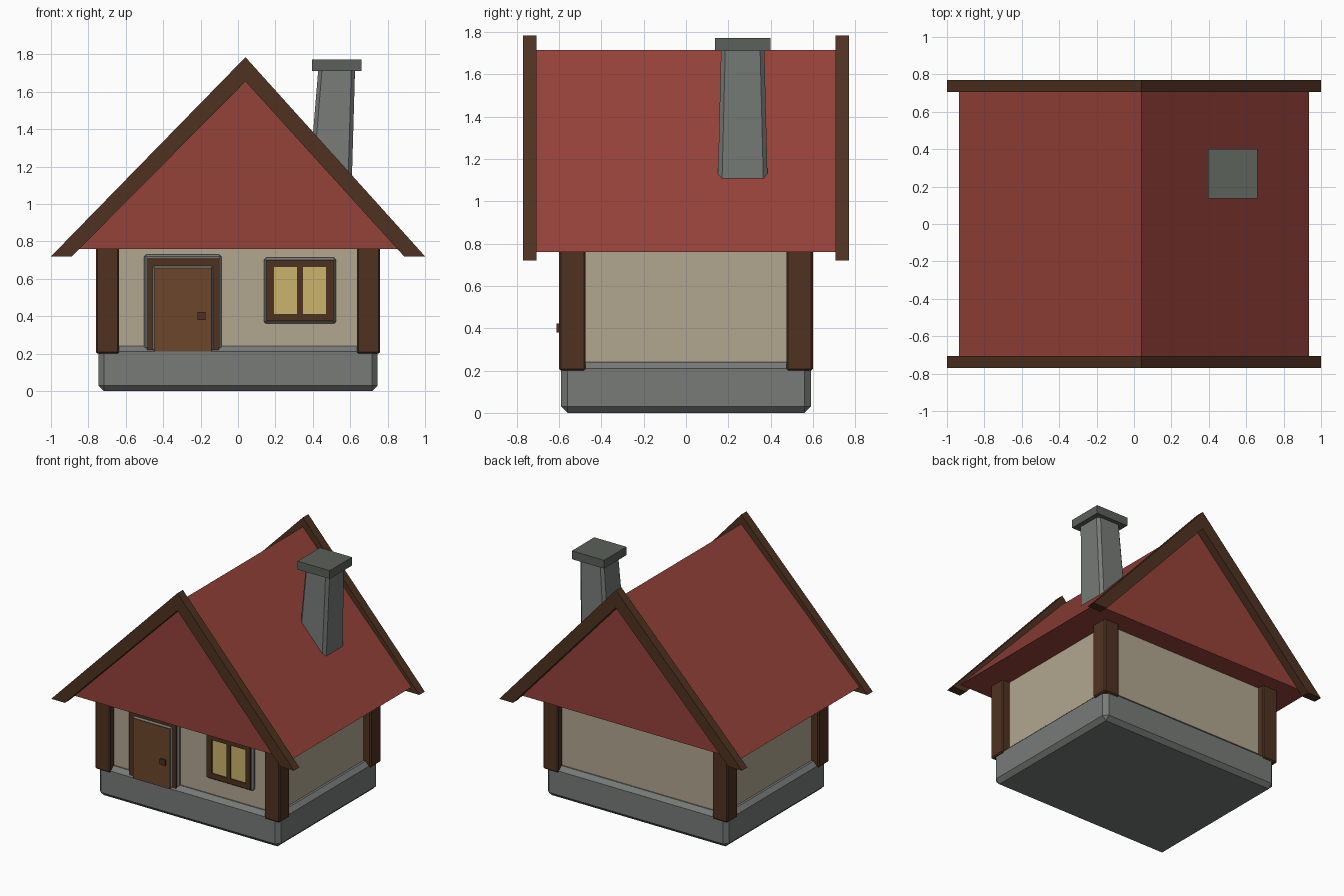
import bpy, bmesh

if "Cube" in bpy.data.objects:
    bpy.data.objects.remove(bpy.data.objects["Cube"])


def material(name, r, g, b):
    m = bpy.data.materials.new(name)
    m.diffuse_color = [(c / 255) ** 2.2 for c in (r, g, b)] + [1]
    m.use_nodes = True
    m.node_tree.nodes["Principled BSDF"].inputs["Base Color"].default_value = m.diffuse_color
    return m


STONE = material("stone", 118, 122, 119)
CAP = material("dark_stone", 92, 97, 90)
PLASTER = material("plaster", 176, 166, 143)
TIMBER = material("timber", 80, 53, 38)
WOOD = material("door_wood", 108, 72, 48)
ROOF = material("roof_red", 148, 68, 60)
GLASS = material("window_glow", 200, 178, 108)


def finish(name, bm, mat):
    bmesh.ops.recalc_face_normals(bm, faces=bm.faces)
    mesh = bpy.data.meshes.new(name)
    bm.to_mesh(mesh)
    bm.free()
    mesh.materials.append(mat)
    obj = bpy.data.objects.new(name, mesh)
    bpy.context.collection.objects.link(obj)
    return obj


def box(name, x, y, z, mat, bevel=0, top_x=None, top_y=None):
    """Box from (min, max) ranges, optionally with a different top rectangle."""
    bm = bmesh.new()
    bmesh.ops.create_cube(bm, size=1)
    for v in bm.verts:
        up = v.co.z > 0
        rx, ry = (top_x or x, top_y or y) if up else (x, y)
        v.co = (rx[v.co.x > 0], ry[v.co.y > 0], z[up])
    if bevel:
        bmesh.ops.bevel(bm, geom=bm.edges[:], offset=bevel, segments=1,
                        profile=0.5, affect='EDGES')
    return finish(name, bm, mat)


def extrude_profile(name, points, y0, y1, mat):
    """Front-view (x, z) outline extruded along y."""
    bm = bmesh.new()
    face = bm.faces.new([bm.verts.new((x, y0, z)) for x, z in points])
    ext = bmesh.ops.extrude_face_region(bm, geom=[face])["geom"]
    bmesh.ops.translate(bm, vec=(0, y1 - y0, 0),
                        verts=[v for v in ext if isinstance(v, bmesh.types.BMVert)])
    return finish(name, bm, mat)


# Foundation and walls
box("foundation", (-.747, .747), (-.59, .59), (0, .24), STONE, .03)
box("walls", (-.70, .70), (-.55, .55), (.2, .78), PLASTER)

# Corner posts
for sx, side in ((-1, "left"), (1, "right")):
    for sy, end in ((-1, "front"), (1, "back")):
        box(f"{end}_{side}_post", sorted((sx * .635, sx * .76)),
            sorted((sy * .475, sy * .6)), (.2, .77), TIMBER, .008)

# Roof with off-centre ridge, and bargeboards on both gables
extrude_profile("roof", [(-.935, .76), (.04, 1.715), (.935, .76)], -.71, .71, ROOF)
barge = [(-1, .72), (.04, 1.785), (1, .72), (.888, .72), (.04, 1.655), (-.888, .72)]
extrude_profile("front_bargeboard", barge, -.77, -.706, TIMBER)
extrude_profile("back_bargeboard", barge, .706, .77, TIMBER)

# Leaning, tapered chimney
box("chimney", (.37, .605), (.148, .388), (1.0, 1.73), STONE, .02,
    top_x=(.43, .626), top_y=(.166, .37))
box("chimney_cap", (.395, .66), (.137, .40), (1.71, 1.772), CAP)

# Door: stone surround, timber frame, leaf and handle
box("door_surround", (-.503, -.088), (-.574, -.5), (.22, .73), STONE, .012)
box("door_frame", (-.487, -.102), (-.582, -.5), (.22, .712), TIMBER)
box("door_edge", (-.457, -.133), (-.592, -.5), (.212, .668), STONE, .01)
box("door", (-.447, -.143), (-.598, -.5), (.21, .658), WOOD)
box("door_handle", (-.217, -.173), (-.612, -.58), (.38, .422), TIMBER)

# Window: stone surround, glass, timber bars
box("window_surround", (.138, .525), (-.574, -.5), (.36, .713), STONE, .012)
box("window_glass", (.18, .48), (-.577, -.54), (.40, .67), GLASS)
bars = {"left": (.152, .192, .375, .7), "right": (.47, .51, .375, .7),
        "middle": (.315, .347, .41, .665),
        "bottom": (.192, .47, .375, .413), "top": (.192, .47, .662, .7)}
for part, (x0, x1, z0, z1) in bars.items():
    box(f"window_{part}_bar", (x0, x1), (-.585, -.54), (z0, z1), TIMBER)
